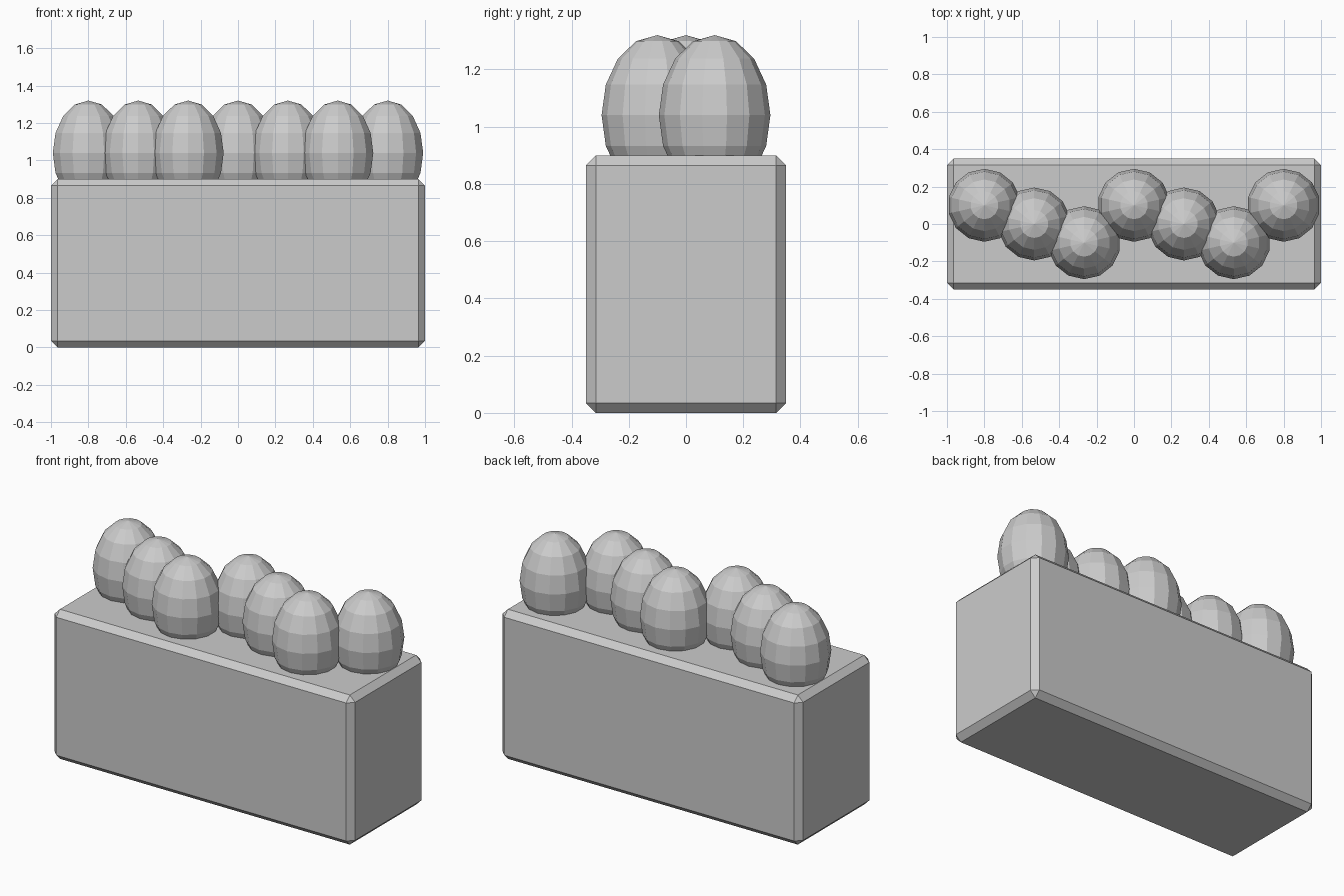
import bpy, bmesh
from mathutils import Matrix

if "Cube" in bpy.data.objects:
    bpy.data.objects.remove(bpy.data.objects["Cube"])

grey = bpy.data.materials.new("plain grey")
grey.diffuse_color = (0.6, 0.6, 0.6, 1)
grey.use_nodes = True
grey.node_tree.nodes["Principled BSDF"].inputs["Base Color"].default_value = grey.diffuse_color


def finish(name, bm):
    mesh = bpy.data.meshes.new(name)
    bm.to_mesh(mesh)
    bm.free()
    mesh.materials.append(grey)
    obj = bpy.data.objects.new(name, mesh)
    bpy.context.collection.objects.link(obj)
    return obj


# planter box with chamfered edges
bm = bmesh.new()
bmesh.ops.create_cube(bm, size=1, matrix=Matrix.Translation((0, 0, 0.45)) @ Matrix.Diagonal((2, 0.7, 0.9, 1)))
bmesh.ops.bevel(bm, geom=bm.edges[:], offset=0.035, segments=1, affect='EDGES')
finish("box", bm)

# zigzag row of low-poly egg shapes sunk into the top
for i in range(7):
    bm = bmesh.new()
    place = Matrix.Translation((-0.8 + i * 1.6 / 6, (0.1, 0, -0.1)[i % 3], 1.04))
    bmesh.ops.create_uvsphere(bm, u_segments=14, v_segments=8, radius=1,
                              matrix=place @ Matrix.Diagonal((0.195, 0.195, 0.28, 1)))
    finish(f"bush_{i + 1}", bm)
